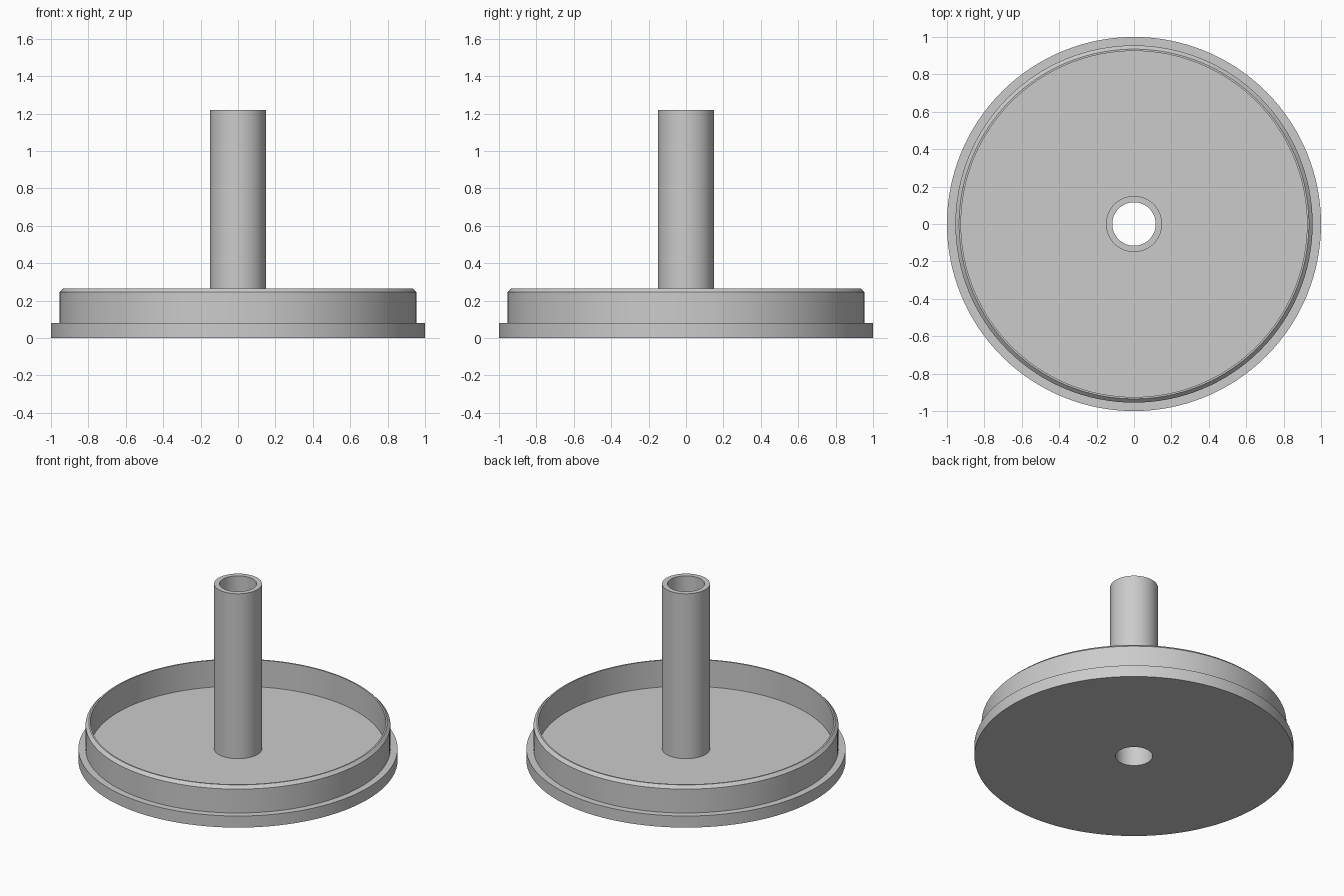
import bpy
import bmesh
import math

cube = bpy.data.objects.get("Cube")
if cube:
    bpy.data.objects.remove(cube)

SEGMENTS = 128
RIM_R, WALL_R, INNER_R = 1.0, 0.955, 0.925
PIPE_R, BORE_R = 0.15, 0.116
FLOOR_Z, WALL_Z, PIPE_Z = 0.08, 0.265, 1.22
CHAMFER = 0.02

# Single plain grey
grey = bpy.data.materials.new("light grey")
grey.use_nodes = True
colour = (0.6, 0.6, 0.6, 1)
grey.diffuse_color = colour
grey.node_tree.nodes["Principled BSDF"].inputs["Base Color"].default_value = colour


def lathe(name, profile):
    """Spin a closed (radius, height) outline into a solid ring."""
    bm = bmesh.new()
    rings = []
    for i in range(SEGMENTS):
        a = math.tau * i / SEGMENTS
        rings.append([bm.verts.new((r * math.cos(a), r * math.sin(a), z))
                      for r, z in profile])
    n = len(profile)
    for i in range(SEGMENTS):
        here, there = rings[i], rings[(i + 1) % SEGMENTS]
        for j in range(n):
            k = (j + 1) % n
            bm.faces.new((here[j], there[j], there[k], here[k]))
    bmesh.ops.recalc_face_normals(bm, faces=bm.faces)
    mesh = bpy.data.meshes.new(name)
    bm.to_mesh(mesh)
    bm.free()
    mesh.materials.append(grey)
    obj = bpy.data.objects.new(name, mesh)
    bpy.context.collection.objects.link(obj)
    bpy.ops.object.select_all(action="DESELECT")
    obj.select_set(True)
    bpy.context.view_layer.objects.active = obj
    bpy.ops.object.shade_smooth_by_angle(angle=math.radians(30))
    return obj


# Flanged tray with a chamfered upright wall
lathe("tray", [
    (BORE_R, 0), (RIM_R, 0), (RIM_R, FLOOR_Z), (WALL_R, FLOOR_Z),
    (WALL_R, WALL_Z - CHAMFER), (WALL_R - CHAMFER, WALL_Z),
    (INNER_R, WALL_Z), (INNER_R, FLOOR_Z), (BORE_R, FLOOR_Z),
])

# Hollow central pipe standing on the tray floor
lathe("center_pipe", [
    (BORE_R, FLOOR_Z), (PIPE_R, FLOOR_Z), (PIPE_R, PIPE_Z), (BORE_R, PIPE_Z),
])
